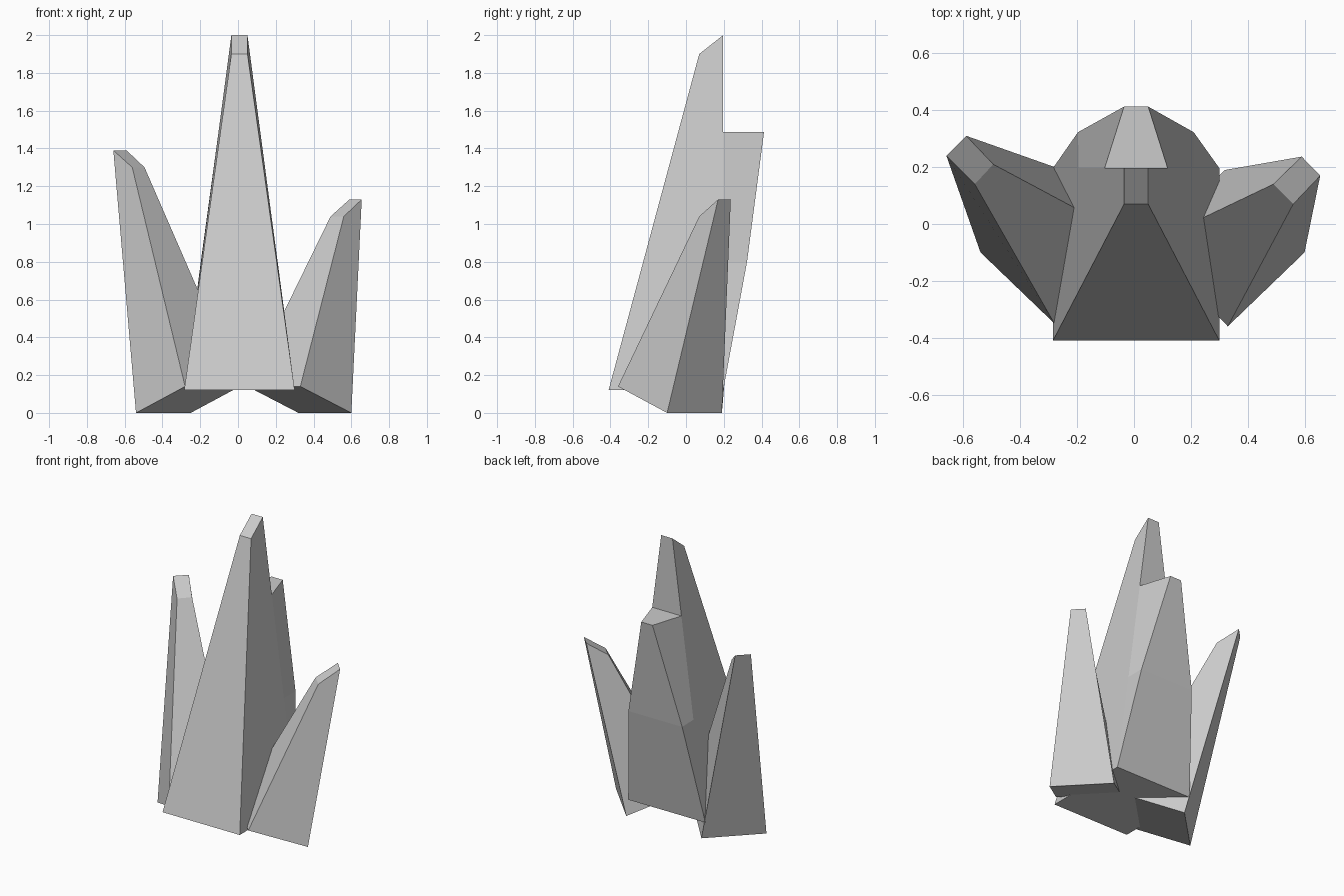
import bpy, bmesh

if "Cube" in bpy.data.objects:
    bpy.data.objects.remove(bpy.data.objects["Cube"])


def loft(name, rings):
    """Closed, flat-faced solid through rings of four points."""
    bm = bmesh.new()
    loops = [[bm.verts.new(p) for p in ring] for ring in rings]
    for a, b in zip(loops, loops[1:]):
        for i in range(4):
            j = (i + 1) % 4
            bm.faces.new((a[i], a[j], b[j], b[i]))
    bm.faces.new(loops[0][::-1])
    bm.faces.new(loops[-1])
    bmesh.ops.remove_doubles(bm, verts=bm.verts, dist=0.0005)
    bmesh.ops.recalc_face_normals(bm, faces=bm.faces)
    me = bpy.data.meshes.new(name)
    bm.to_mesh(me)
    bm.free()
    ob = bpy.data.objects.new(name, me)
    bpy.context.collection.objects.link(ob)
    return ob


def ring(front, back):
    """Ring from front and back edges, each (x_left, x_right, y, z)."""
    (a, b, y, z), (c, d, v, w) = front, back
    return [(a, y, z), (b, y, z), (d, v, w), (c, v, w)]


# tall central crystal with a slanted tip
BACK = 0.197
loft("central_crystal", [
    ring((-0.285, 0.30, -0.41, 0.12), (-0.285, 0.30, BACK, 0.12)),
    ring((-0.035, 0.05, 0.07, 1.90), (-0.035, 0.05, BACK, 2.0))])


# rear crystal, growing out of the central crystal's back face
def back_edge(z):
    t = (z - 0.12) / 1.88
    return (-0.285 + 0.25 * t, 0.30 - 0.25 * t, BACK, z)


loft("rear_crystal", [
    ring(back_edge(0.12), back_edge(0.12)),
    ring(back_edge(0.8), (-0.197, 0.21, 0.323, 0.8)),
    ring(back_edge(1.487), (-0.035, 0.05, 0.413, 1.487))])

# leaning side crystals: corners run front, outer, back, inner
loft("left_crystal", [
    [(-0.28, -0.35, 0.14), (-0.54, -0.10, 0), (-0.25, 0.19, 0), (0.01, -0.06, 0.14)],
    [(-0.56, 0.14, 1.30), (-0.66, 0.24, 1.39), (-0.59, 0.31, 1.39), (-0.495, 0.21, 1.30)]])
loft("right_crystal", [
    [(0.33, -0.36, 0.14), (0.60, -0.10, 0), (0.32, 0.19, 0), (0.05, -0.07, 0.14)],
    [(0.56, 0.07, 1.04), (0.655, 0.17, 1.13), (0.59, 0.237, 1.13), (0.49, 0.14, 1.04)]])
